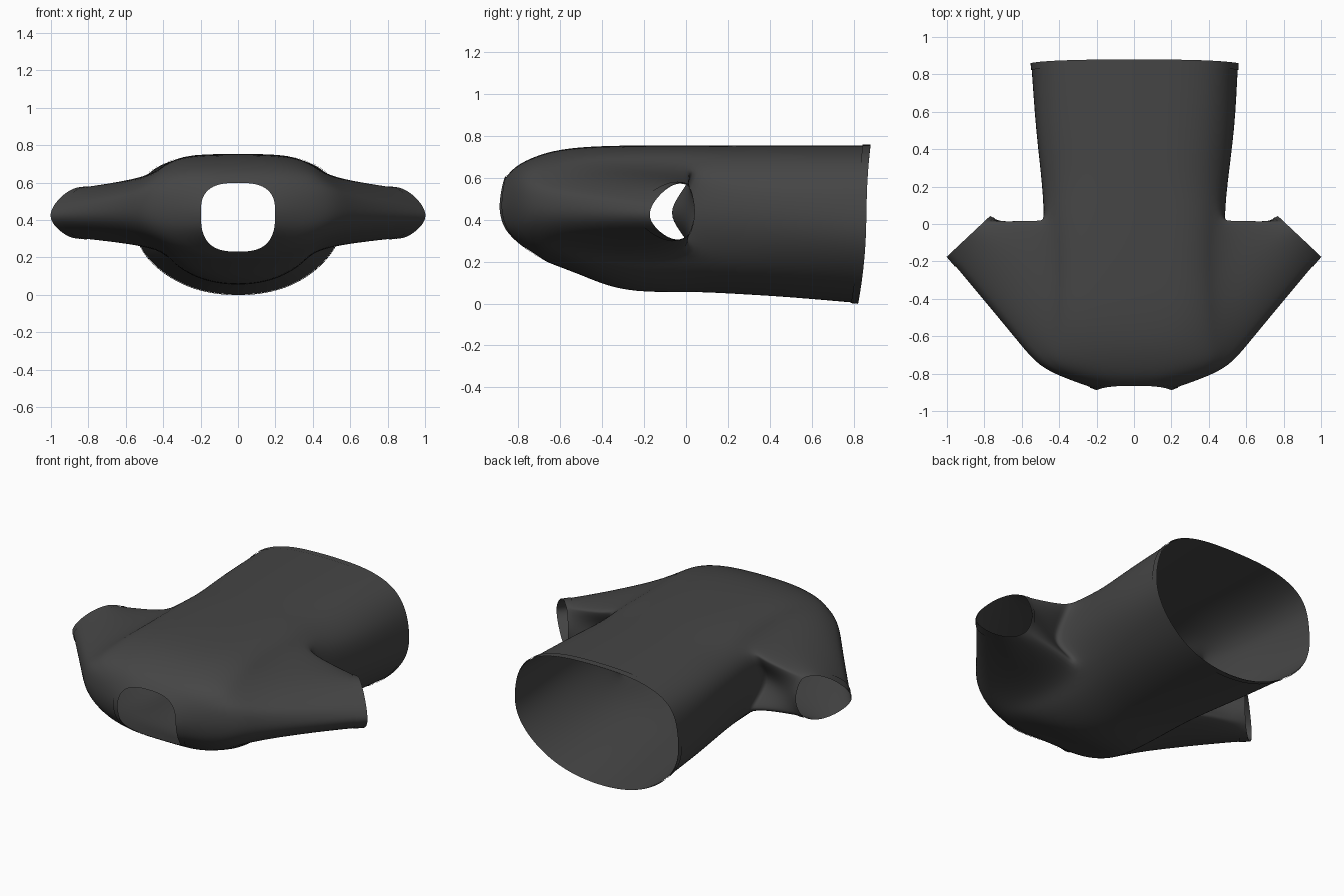
import bpy, bmesh
from math import sin, cos, pi, atan2, copysign
from mathutils import Vector

if "Cube" in bpy.data.objects:
    bpy.data.objects.remove(bpy.data.objects["Cube"])

cloth = bpy.data.materials.new("charcoal_cloth")
cloth.diffuse_color = (0.06, 0.06, 0.06, 1)
cloth.use_nodes = True
cloth.node_tree.nodes["Principled BSDF"].inputs["Base Color"].default_value = (0.06, 0.06, 0.06, 1)

COLS = 32
# Body sections from neck to hem: y at side, y at top, y at bottom, half width, low z, high z
ROWS = [
    (-.885, -.86, -.71, .20, .23, .60),
    (-.83, -.82, -.67, .36, .20, .65),
    (-.765, -.75, -.62, .51, .18, .69),
    (-.66, -.64, -.50, .52, .135, .73),
    (-.50, -.48, -.36, .48, .075, .75),
    (-.25, -.25, -.20, .465, .05, .755),
    (.03, .03, .03, .475, .055, .755),
    (.22, .22, .22, .495, .045, .755),
    (.5, .5, .48, .535, .03, .755),
    (.86, .88, .82, .555, 0, .755),
]
ARM_ROWS = (2, 6)
ARM_COLS = 3


def power(v, p):
    return copysign(abs(v) ** p, v)


def section(row, grow=0):
    """One closed ring of the body, boxier on the back than on the chest."""
    y, y_top, y_low, w, lo, hi = row
    mid = lo + (hi - lo) * .56
    points = []
    for k in range(COLS):
        a = 2 * pi * k / COLS
        s = sin(a)
        top = 2 / (3.6 if -.55 < y < .1 else 2.8)
        p = top if s > 0 or y < -.8 else 2 / 2.1
        z = power(s, p)
        height = (hi - mid if s > 0 else mid - lo) + grow
        y_end = y_top if s > 0 else y_low
        fold = .008 * sin(5 * a + 3 * y) * abs(cos(a)) * (y > -.6)
        points.append(Vector(((w + grow + fold) * power(cos(a), p),
                              y + (y_end - y) * z * z, mid + height * z)))
    return points


def finish(name, bm, levels=2):
    bmesh.ops.recalc_face_normals(bm, faces=bm.faces)
    mesh = bpy.data.meshes.new(name)
    bm.to_mesh(mesh)
    bm.free()
    mesh.materials.append(cloth)
    for f in mesh.polygons:
        f.use_smooth = True
    obj = bpy.data.objects.new(name, mesh)
    bpy.context.collection.objects.link(obj)
    sub = obj.modifiers.new("smooth_cloth", "SUBSURF")
    sub.levels = sub.render_levels = levels


def loft(bm, rings, skip=lambda r, c: False):
    grid = [[bm.verts.new(p) for p in ring] for ring in rings]
    n = len(rings[0])
    for r in range(len(grid) - 1):
        for c in range(n):
            if not skip(r, c):
                d = (c + 1) % n
                bm.faces.new((grid[r][c], grid[r][d], grid[r + 1][d], grid[r + 1][c]))
    return grid


def in_armhole(r, c):
    if not ARM_ROWS[0] <= r < ARM_ROWS[1]:
        return False
    right = -ARM_COLS <= (c + COLS // 2) % COLS - COLS // 2 < ARM_COLS
    left = COLS // 2 - ARM_COLS <= c < COLS // 2 + ARM_COLS
    return right or left


def sleeve_point(root, side, t, grow=0):
    """Point on the sleeve, from armhole (t=0) to teardrop cuff (t=1)."""
    a = atan2((root.z - .43) / .2, (root.y + .37) / .38)
    c, k = cos(a), 1 + grow
    half = .165 * k * (.8 + .3 * c)
    cuff = Vector((side * (.885 - .115 * k * c), -.066 + .108 * k * c,
                   .435 + half * sin(a) + .01 * c))
    p = root.lerp(cuff, t)
    p.z = root.z + (cuff.z - root.z) * t ** .6
    # underarm cloth sinks inward
    p.y -= .14 * (1 - t) * max(0, c) ** 8
    return p


# Body with armholes, and sleeves drawn out from the armhole edges
bm = bmesh.new()
grid = loft(bm, [section(r) for r in ROWS], in_armhole)
r0, r1 = ARM_ROWS
cuffs = []
for side, centre in ((1, 0), (-1, COLS // 2)):
    lo, hi = centre - ARM_COLS, centre + ARM_COLS
    edge = [(r0, c) for c in range(lo, hi)] + [(r, hi) for r in range(r0, r1)]
    edge += [(r1, c) for c in range(hi, lo, -1)] + [(r, lo) for r in range(r1, r0, -1)]
    previous = [grid[r][c % COLS] for r, c in edge]
    roots = [v.co.copy() for v in previous]
    for v, root in zip(previous, roots):
        v.co = sleeve_point(root, side, 0)
    for t in (.2, .45, .7, 1):
        ring = [bm.verts.new(sleeve_point(root, side, t)) for root in roots]
        for i in range(len(ring)):
            j = (i + 1) % len(ring)
            bm.faces.new((previous[i], previous[j], ring[j], ring[i]))
        previous = ring
    cuffs.append([[sleeve_point(root, side, t, .03) for root in roots] for t in (.91, 1)])
finish("shirt_body", bm)


# Stitched bands along the hem, collar and cuffs
def blend(a, b, t):
    return [x + (y - x) * t for x, y in zip(a, b)]


def band(name, rings):
    bm = bmesh.new()
    loft(bm, rings)
    finish(name, bm)


band("hem_band", [section(blend(ROWS[-1], ROWS[-2], t), .004) for t in (.1, 0)])
collar = [section(blend(ROWS[0], ROWS[1], t)) for t in (0, .22)]
band("collar_band", [[p + Vector((0, -.005, 0)) for p in ring] for ring in collar])
for name, rings in zip(("left_cuff_band", "right_cuff_band"), cuffs):
    band(name, rings)
